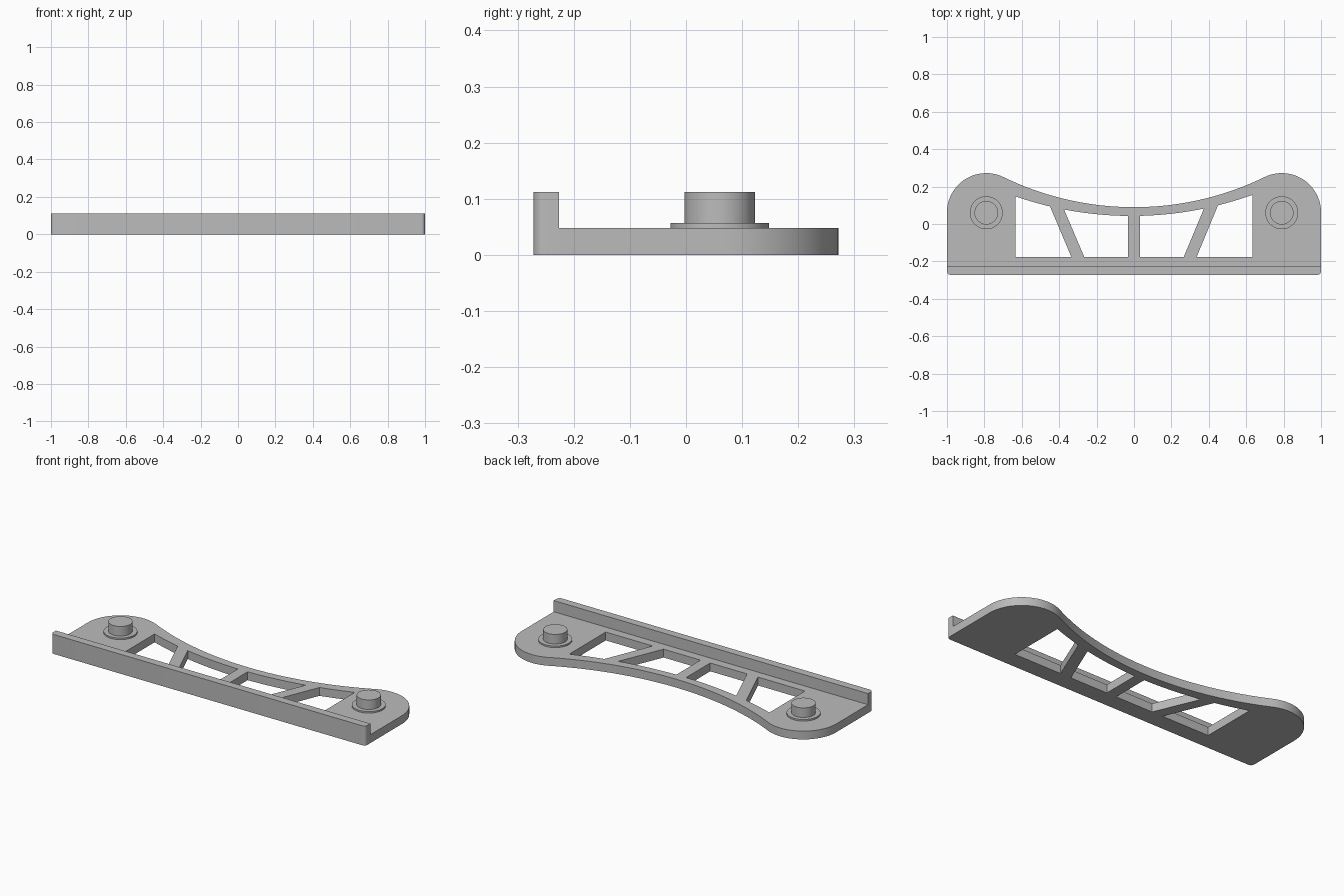
import bpy, bmesh, math

cube = bpy.data.objects.get("Cube")
if cube:
    bpy.data.objects.remove(cube, do_unlink=True)

# Main dimensions
FRONT, LIP_BACK = -0.272, -0.226
PLATE_H, TOP_H = 0.048, 0.112
LOBE_X, LOBE_Y, LOBE_R = 0.79, 0.062, 0.21
SWEEP_R, SWEEP_Y = 1.5956, 1.6856      # concave back edge, tangent to the lobes
HOLE_R, HOLE_X = 1.9, -0.012           # arc along the tops of the openings
HOLE_FRONT, HOLE_MID = -0.176, 0.043

grey = bpy.data.materials.new("plain grey")
grey.use_nodes = True
GREY = (0.5, 0.5, 0.5, 1)
grey.diffuse_color = GREY
grey.node_tree.nodes["Principled BSDF"].inputs["Base Color"].default_value = GREY


def arc(cx, cy, r, a0, a1, n):
    return [(cx + r * math.cos(a0 + (a1 - a0) * i / n),
             cy + r * math.sin(a0 + (a1 - a0) * i / n)) for i in range(n + 1)]


def prism(name, loops, z0, z1):
    """Extrude closed outlines between two heights; inner loops become holes."""
    curve = bpy.data.curves.new(name + "_outline", "CURVE")
    curve.dimensions = "2D"
    curve.fill_mode = "BOTH"
    curve.extrude = (z1 - z0) / 2
    for pts in loops:
        spline = curve.splines.new("POLY")
        spline.points.add(len(pts) - 1)
        for p, (x, y) in zip(spline.points, pts):
            p.co = (x, y, 0, 1)
        spline.use_cyclic_u = True
    temp = bpy.data.objects.new(name + "_outline", curve)
    bpy.context.collection.objects.link(temp)
    graph = bpy.context.evaluated_depsgraph_get()
    mesh = bpy.data.meshes.new_from_object(temp.evaluated_get(graph))
    bpy.data.objects.remove(temp, do_unlink=True)
    bpy.data.curves.remove(curve)

    bm = bmesh.new()
    bm.from_mesh(mesh)
    bmesh.ops.remove_doubles(bm, verts=bm.verts, dist=1e-5)
    bmesh.ops.translate(bm, verts=bm.verts, vec=(0, 0, (z0 + z1) / 2))
    bmesh.ops.recalc_face_normals(bm, faces=bm.faces)
    bm.to_mesh(mesh)
    bm.free()
    mesh.name = name
    mesh.materials.clear()
    mesh.materials.append(grey)
    obj = bpy.data.objects.new(name, mesh)
    bpy.context.collection.objects.link(obj)
    bpy.ops.object.select_all(action="DESELECT")
    obj.select_set(True)
    bpy.context.view_layer.objects.active = obj
    bpy.ops.object.shade_smooth_by_angle(angle=math.radians(30))
    return obj


def opening(front_l, front_r, back_l, back_r):
    """Window between struts, closed at the back by the shallow arc."""
    cy = HOLE_MID + HOLE_R
    pts = [(front_l, HOLE_FRONT), (front_r, HOLE_FRONT)]
    for i in range(13):
        x = back_r + (back_l - back_r) * i / 12
        pts.append((x, cy - math.sqrt(HOLE_R ** 2 - (x - HOLE_X) ** 2)))
    return pts


# Plate: round end lobes joined by the concave back edge
join = math.atan2(SWEEP_Y - LOBE_Y, -LOBE_X)
half = math.pi - join
outline = [(-1, LIP_BACK), (1, LIP_BACK)]
outline += arc(LOBE_X, LOBE_Y, LOBE_R, 0, join, 32)
outline += arc(0, SWEEP_Y, SWEEP_R, join - math.pi, -half - (math.pi - 2 * half), 48)[1:-1]
outline += arc(-LOBE_X, LOBE_Y, LOBE_R, half, math.pi, 32)

# Four openings leave a centre strut and two slanted ones
outer = (0.335, 0.634, 0.449, 0.634)
inner = (0.031, 0.266, 0.031, 0.374)
holes = []
for fl, fr, bl, br in (outer, inner):
    holes.append(opening(fl, fr, bl, br))
    holes.append(opening(-fr, -fl, -br, -bl))
prism("plate", [outline] + holes, 0, PLATE_H)

# Raised front lip with rounded front corners
c = 0.02
lip = [(1, LIP_BACK), (-1, LIP_BACK)]
lip += arc(-1 + c, FRONT + c, c, math.pi, 1.5 * math.pi, 6)
lip += arc(1 - c, FRONT + c, c, 1.5 * math.pi, 2 * math.pi, 6)
prism("front_lip", [lip], 0, TOP_H)

# Collar and peg on each lobe
for side, s in (("left", 1), ("right", -1)):
    for part, r, z0, z1 in (("collar", 0.088, PLATE_H, 0.057),
                            ("peg", 0.063, 0.057, TOP_H)):
        ring = arc(s * LOBE_X, 0.06, r, 0, 2 * math.pi, 48)[:-1]
        prism(f"{side}_{part}", [ring], z0, z1)
